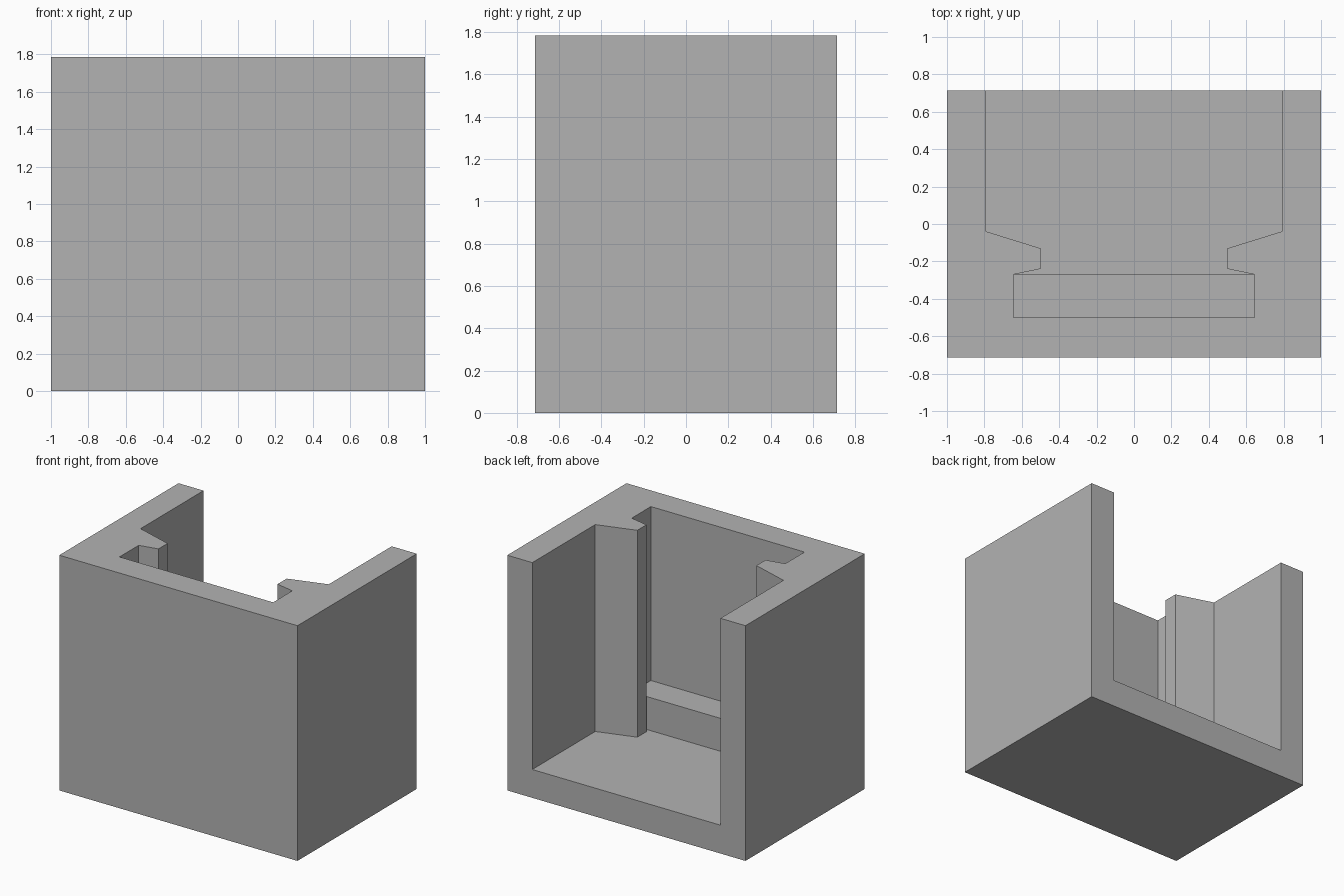
import bpy
import bmesh

if "Cube" in bpy.data.objects:
    bpy.data.objects.remove(bpy.data.objects["Cube"], do_unlink=True)

# Single plain grey
grey = bpy.data.materials.new("plain grey")
grey.use_nodes = True
colour = (0.45, 0.45, 0.45, 1)
grey.diffuse_color = colour
grey.node_tree.nodes["Principled BSDF"].inputs["Base Color"].default_value = colour

HALF_X, HALF_Y, HEIGHT = 1.0, 0.715, 1.785
FLOOR, LEDGE_TOP = 0.215, 0.465
LEDGE_Y, WALL_Y = -0.27, -0.5

# Pocket outline on the left half, from the open back to the front wall
pocket = [(0.79, HALF_Y), (0.79, -0.04), (0.5, -0.13), (0.5, -0.24),
          (0.645, LEDGE_Y), (0.645, WALL_Y)]


def mirrored(points):
    return points + [(-x, y) for x, y in reversed(points)]


def prism(name, outline, bottom, top):
    """Extrude a flat outline upwards into a solid."""
    bm = bmesh.new()
    face = bm.faces.new([bm.verts.new((x, y, bottom)) for x, y in outline])
    up = bmesh.ops.extrude_face_region(bm, geom=[face])["geom"]
    for v in up:
        if isinstance(v, bmesh.types.BMVert):
            v.co.z = top
    bmesh.ops.recalc_face_normals(bm, faces=bm.faces)
    mesh = bpy.data.meshes.new(name)
    bm.to_mesh(mesh)
    bm.free()
    mesh.materials.append(grey)
    obj = bpy.data.objects.new(name, mesh)
    bpy.context.collection.objects.link(obj)
    return obj


def cut(target, cutter):
    mod = target.modifiers.new(cutter.name, 'BOOLEAN')
    mod.operation = 'DIFFERENCE'
    mod.solver = 'EXACT'
    mod.object = cutter
    bpy.context.view_layer.objects.active = target
    bpy.ops.object.modifier_apply(modifier=mod.name)
    bpy.data.objects.remove(cutter, do_unlink=True)


# Solid block
block = prism("housing", mirrored([(HALF_X, HALF_Y), (HALF_X, -HALF_Y)]), 0, HEIGHT)

# Deep pocket, stopping at the ledge and running out through the back
deep = [(pocket[0][0], HALF_Y + 0.2)] + pocket[1:5]
cut(block, prism("deep_cutter", mirrored(deep), FLOOR, HEIGHT + 0.2))

# Shallow pocket above the ledge, overlapping the deep one between the ribs
shallow = [(0.5, -0.2), pocket[3], pocket[4], pocket[5]]
cut(block, prism("ledge_cutter", mirrored(shallow), LEDGE_TOP, HEIGHT + 0.2))
